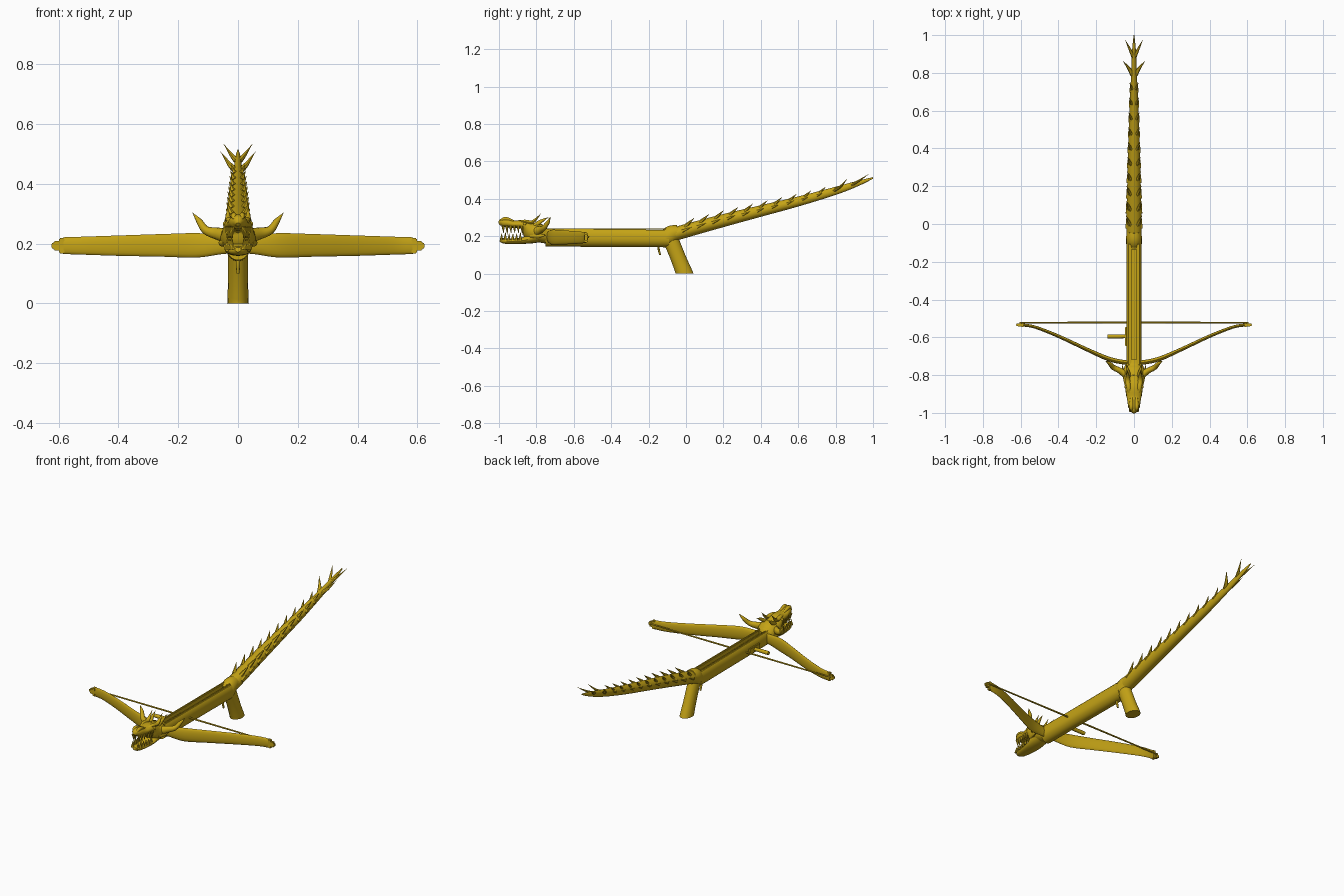
import bpy, bmesh, math
from mathutils import Vector

cube = bpy.data.objects.get("Cube")
if cube:
    bpy.data.objects.remove(cube)

gold = bpy.data.materials.new("old gold")
gold.use_nodes = True
COLOUR = (0.56, 0.37, 0.008, 1)
gold.diffuse_color = COLOUR
gold.node_tree.nodes["Principled BSDF"].inputs["Base Color"].default_value = COLOUR
X, Y, Z = Vector((1, 0, 0)), Vector((0, 1, 0)), Vector((0, 0, 1))


def finish(name, bm, angle=40):
    bmesh.ops.recalc_face_normals(bm, faces=bm.faces)
    mesh = bpy.data.meshes.new(name)
    bm.to_mesh(mesh)
    bm.free()
    obj = bpy.data.objects.new(name, mesh)
    bpy.context.collection.objects.link(obj)
    mesh.materials.append(gold)
    bpy.ops.object.select_all(action='DESELECT')
    obj.select_set(True)
    bpy.context.view_layer.objects.active = obj
    bpy.ops.object.shade_smooth_by_angle(angle=math.radians(angle))


def spline(stations, steps):
    """Catmull-Rom through (x, y, z, half width, half height) stations."""
    p = [Vector(s) for s in stations]
    out = []
    for i in range(len(p) - 1):
        a, b, c, d = p[max(i - 1, 0)], p[i], p[i + 1], p[min(i + 2, len(p) - 1)]
        for k in range(steps):
            t = k / steps
            out.append(b + (c - a) * (t / 2) + (a - b * 2.5 + c * 2 - d * 0.5) * t ** 2
                       + (b * 1.5 - a / 2 - c * 1.5 + d / 2) * t ** 3)
    return out + [p[-1]]


def add_loft(bm, stations, up=Z, sides=16, steps=4):
    """Elliptical sections swept along a path, closed at both ends."""
    pts = spline(stations, steps) if steps > 1 else [Vector(s) for s in stations]
    rings = []
    for i, s in enumerate(pts):
        tangent = (pts[min(i + 1, len(pts) - 1)].xyz - pts[max(i - 1, 0)].xyz).normalized()
        side = tangent.cross(up).normalized()
        top = side.cross(tangent)
        rings.append([bm.verts.new(s.xyz + side * (math.cos(a) * max(s[3], .0005))
                                   + top * (math.sin(a) * max(s[4], .0005)))
                      for a in (math.tau * k / sides for k in range(sides))])
    for r, q in zip(rings, rings[1:]):
        for k in range(sides):
            n = (k + 1) % sides
            bm.faces.new((r[k], r[n], q[n], q[k]))
    bm.faces.new(rings[0][::-1])
    bm.faces.new(rings[-1])
    return rings


def loft(name, stations, **options):
    bm = bmesh.new()
    add_loft(bm, stations, **options)
    finish(name, bm)


def add_spike(bm, base, tip, radius, sides=6):
    base, tip = Vector(base), Vector(tip)
    add_loft(bm, [(*base, radius, radius), (*tip, 0, 0)], up=X, sides=sides, steps=1)


def box(name, centre, size, bevel=0.003):
    bm = bmesh.new()
    bmesh.ops.create_cube(bm, size=1)
    for v in bm.verts:
        v.co = Vector(centre) + Vector(a * b for a, b in zip(v.co, size))
    bmesh.ops.bevel(bm, geom=bm.edges[:], offset=bevel, segments=2, affect='EDGES')
    finish(name, bm)


# Stock: rounded underside, flat top with a bolt groove between two rails
outline = [(math.cos(a) * .04, .19 + math.sin(a) * .045)
           for a in (-math.pi * k / 16 for k in range(17))]
half_top = [(-.04, .212), (-.034, .23), (-.028, .238), (-.014, .238), (-.012, .22)]
outline += half_top + [(-x, z) for x, z in reversed(half_top)]
bm = bmesh.new()
face = bm.faces.new([bm.verts.new((x, -.75, z)) for x, z in outline])
extruded = bmesh.ops.extrude_face_region(bm, geom=[face])["geom"]
for v in extruded:
    if isinstance(v, bmesh.types.BMVert):
        v.co.y = -.09
        v.co.z -= .004
finish("stock", bm)
for s in (-1, 1):
    box("groove_rail", (s * .020, -.42, .239), (.009, .63, .006), .002)

# Collar, grip and trigger
loft("rear_collar", [(0, -.125, .188, .037, .042), (0, -.10, .195, .042, .047),
                     (0, -.075, .212, .042, .047), (0, -.04, .222, .038, .038)])
bm = bmesh.new()
rings = add_loft(bm, [(0, -.085, .19, .033, .042), (0, -.052, .11, .033, .041),
                      (0, -.03, .055, .034, .042), (0, -.012, .01, .036, .045)], up=Y)
for v in rings[-1]:     # level foot
    v.co.y += v.co.z * .41
    v.co.z = 0
for ring in rings[-4:-1]:
    for v in ring:
        v.co.z = max(v.co.z, .003)
finish("grip", bm)
loft("trigger", [(0, -.147, .155, .008, .007), (0, -.146, .13, .007, .006),
                 (0, -.138, .100, .005, .005)], up=Y, sides=10)

# Tail
TAIL = [(0, -.07, .208, .038, .036), (0, 0, .229, .041, .036), (0, .2, .284, .036, .034),
        (0, .4, .335, .030, .030), (0, .6, .386, .024, .026), (0, .8, .443, .015, .021),
        (0, .92, .483, .010, .014), (0, 1, .512, .002, .004)]
loft("tail", TAIL, sides=20, steps=6)


def tail_at(y):
    for a, b in zip(TAIL, TAIL[1:]):
        if a[1] <= y <= b[1]:
            return Vector(a).lerp(Vector(b), (y - a[1]) / (b[1] - a[1]))


# Backswept spines in mirrored rows, and the fans near the tail tip
bm = bmesh.new()
for degrees, start, out in ((52, -.005, .034), (10, -.02, .008)):
    d = Vector((math.cos(math.radians(degrees)), 0, math.sin(math.radians(degrees))))
    for i in range(10):
        c = tail_at(start + i * .08)
        size = 1 - i * .04
        for s in (-1, 1):
            mirror = Vector((s, 1, 1))
            root = c.xyz + Vector((d.x * c[3], 0, d.z * c[4])) * mirror * .85
            tip = root + (d * mirror * out + Vector((0, .05, .02))) * size
            add_spike(bm, root, tip, .013 * size)
for s in (-1, 1):
    for path in ([(s * .008, .79, .445, .012, .010), (s * .028, .825, .465, .009, .007),
                  (s * .058, .862, .507, 0, 0)],
                 [(s * .004, .885, .475, .010, .009), (s * .022, .925, .497, .007, .006),
                  (s * .048, .977, .533, 0, 0)]):
        add_loft(bm, path, sides=8)
finish("tail_spines", bm)

# Bow limbs with capped ends, and the string
for s, label in ((1, "left"), (-1, "right")):
    loft(label + "_bow_limb", [
        (0, -.735, .197, .011, .028), (s * .06, -.731, .197, .012, .033),
        (s * .14, -.712, .194, .012, .041), (s * .25, -.664, .194, .010, .038),
        (s * .4, -.594, .193, .009, .034), (s * .52, -.547, .193, .008, .030),
        (s * .585, -.535, .193, .008, .028)])
    box(label + "_limb_cap", (s * .59, -.535, .193), (.018, .02, .052))
    box(label + "_limb_nock", (s * .606, -.534, .193), (.022, .017, .032))
    box(label + "_limb_tip", (s * .616, -.534, .193), (.018, .012, .018))
    loft(label + "_string_tie", [(s * .602, -.536, .195, .005, .005),
                                 (s * .602, -.518, .195, .005, .005)], sides=8, steps=1)
loft("bowstring", [(-.602, -.522, .197, .004, .004), (-.1, -.522, .197, .005, .005),
                   (.1, -.522, .197, .005, .005), (.602, -.522, .197, .004, .004)],
     sides=8, steps=1)

# Cocking handle on the right side
box("handle_bracket", (-.041, -.595, .19), (.014, .1, .036))
loft("cocking_handle", [(-.035, -.595, .19, .009, .009), (-.09, -.595, .19, .011, .011),
                        (-.14, -.595, .19, .011, .011)], sides=14)

# Dragon head
loft("skull", [(0, -.725, .198, .038, .040), (0, -.76, .205, .052, .042),
               (0, -.79, .218, .060, .051), (0, -.825, .227, .056, .053),
               (0, -.865, .261, .047, .027), (0, -.92, .264, .038, .020),
               (0, -.96, .272, .031, .024), (0, -.985, .272, .022, .022),
               (0, -.999, .264, .007, .007)], sides=20)
loft("lower_jaw", [(0, -.78, .203, .048, .034), (0, -.83, .190, .048, .029),
                   (0, -.87, .177, .043, .018), (0, -.93, .173, .036, .014),
                   (0, -.975, .176, .027, .015), (0, -.995, .18, .010, .008)])

# Interlocking teeth along both jaws
bm = bmesh.new()
for i in range(6):
    y = -.878 - i * .02
    x = .037 - i * .0035
    long = .008 if i in (0, 4) else 0
    for s in (-1, 1):
        add_spike(bm, (s * x, y, .256), (s * x * .95, y + .003, .216 - long), .009)
        add_spike(bm, (s * x, y - .009, .180), (s * x * .95, y - .007, .216 + long), .009)
finish("teeth", bm)

for s, label in ((1, "left"), (-1, "right")):
    loft(label + "_horn", [
        (s * .030, -.81, .225, .026, .022), (s * .072, -.778, .234, .020, .016),
        (s * .108, -.760, .245, .014, .014), (s * .130, -.738, .275, .010, .010),
        (s * .152, -.725, .303, 0, 0)], up=Y, sides=12)
    loft(label + "_crest_horn", [
        (s * .026, -.81, .255, .014, .014), (s * .034, -.775, .280, .009, .010),
        (s * .040, -.735, .302, 0, 0)], sides=10)
    loft(label + "_brow", [
        (s * .020, -.905, .274, .006, .004), (s * .029, -.865, .279, .012, .010),
        (s * .033, -.82, .277, .012, .010), (s * .034, -.775, .322, 0, 0)], sides=10)
    loft(label + "_nostril", [
        (s * .012, -.992, .281, .004, .004), (s * .014, -.975, .292, .010, .010),
        (s * .014, -.953, .290, .010, .011), (s * .013, -.91, .274, .006, .006)], sides=10)
    loft(label + "_cheek_spike", [
        (s * .040, -.83, .205, .012, .014), (s * .056, -.785, .202, .009, .011),
        (s * .062, -.745, .207, 0, 0)], sides=10)
    bm = bmesh.new()
    bmesh.ops.create_uvsphere(bm, u_segments=12, v_segments=8, radius=.009)
    bmesh.ops.translate(bm, verts=bm.verts, vec=(s * .042, -.862, .266))
    finish(label + "_eye", bm)
